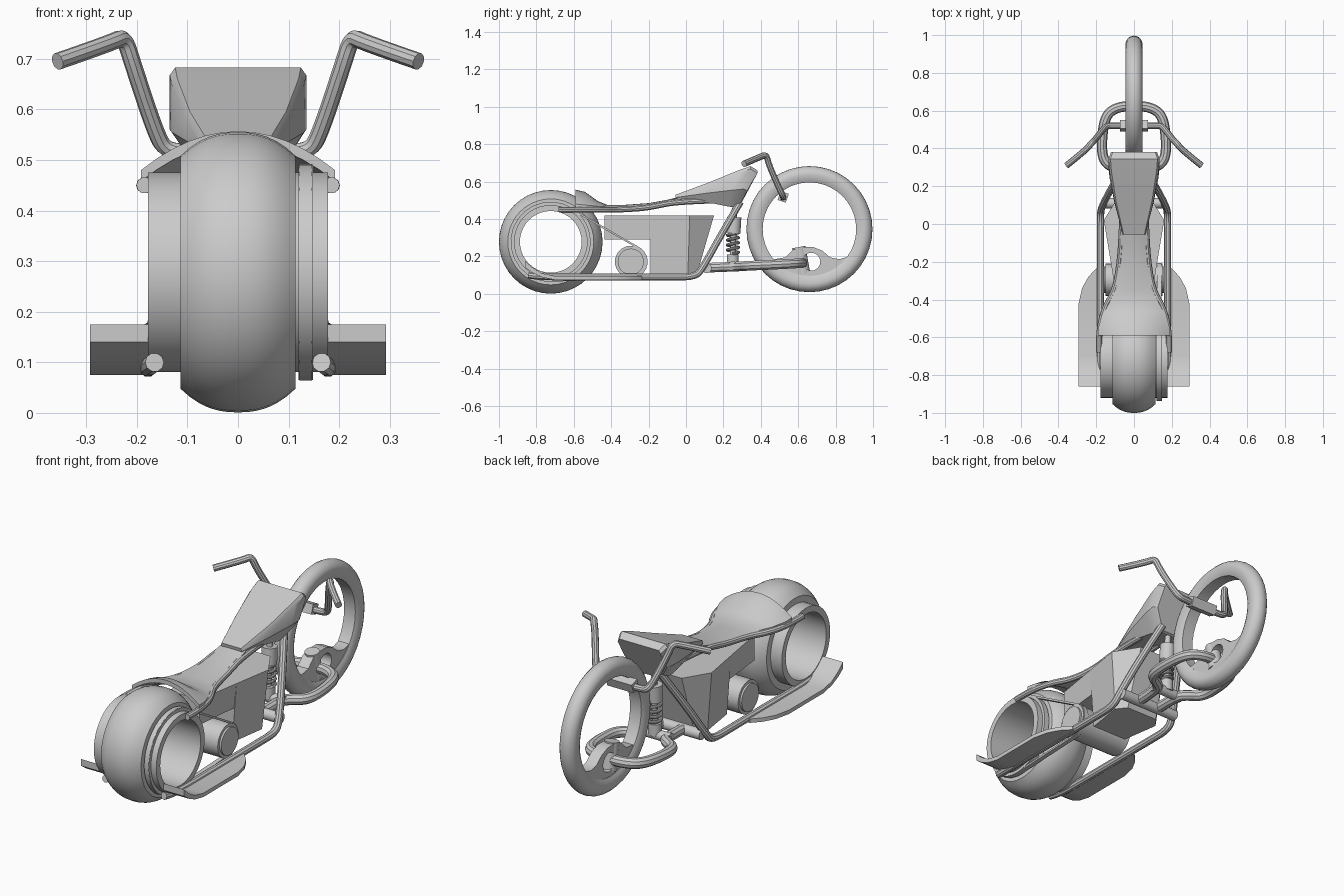
import bpy, bmesh
from math import sin, cos, pi, radians
from mathutils import Vector

cube = bpy.data.objects.get("Cube")
if cube:
    bpy.data.objects.remove(cube)

grey = bpy.data.materials.new("plain_grey")
grey.use_nodes = True
grey.diffuse_color = (0.6, 0.6, 0.6, 1)
grey.node_tree.nodes["Principled BSDF"].inputs["Base Color"].default_value = (0.6, 0.6, 0.6, 1)
parts = []


def add(name, mesh):
    ob = bpy.data.objects.new(name, mesh)
    bpy.context.scene.collection.objects.link(ob)
    mesh.materials.clear()
    mesh.materials.append(grey)
    parts.append(ob)
    return ob


def loft(name, rings, closed=False):
    """Skin a list of equal-length point loops, capped unless closed."""
    bm = bmesh.new()
    loops = [[bm.verts.new(p) for p in ring] for ring in rings]
    pairs = list(zip(loops, loops[1:]))
    if closed:
        pairs.append((loops[-1], loops[0]))
    else:
        bm.faces.new(loops[0][::-1])
        bm.faces.new(loops[-1])
    for a, b in pairs:
        for i in range(len(a)):
            j = (i + 1) % len(a)
            bm.faces.new((a[i], a[j], b[j], b[i]))
    bmesh.ops.recalc_face_normals(bm, faces=bm.faces)
    mesh = bpy.data.meshes.new(name)
    bm.to_mesh(mesh)
    bm.free()
    return add(name, mesh)


def lathe(name, profile, cy, cz, steps=40):
    """Revolve a closed (x, radius) profile round an axis along x."""
    turns = [2 * pi * i / steps for i in range(steps)]
    return loft(name, [[(x, cy + r * cos(t), cz + r * sin(t)) for x, r in profile]
                       for t in turns], closed=True)


def cylinder(name, a, b, r, steps=24):
    a, b = Vector(a), Vector(b)
    turn = (b - a).to_track_quat('Z', 'Y')
    circle = [turn @ Vector((r * cos(2 * pi * i / steps), r * sin(2 * pi * i / steps), 0))
              for i in range(steps)]
    return loft(name, [[a + c for c in circle], [b + c for c in circle]])


def tube(name, points, r, smooth=True):
    """Round tube along a path, turned into a mesh."""
    curve = bpy.data.curves.new(name, 'CURVE')
    curve.dimensions = '3D'
    curve.bevel_depth = r
    curve.bevel_resolution = 3
    curve.use_fill_caps = True
    curve.resolution_u = 6
    spline = curve.splines.new('NURBS' if smooth else 'POLY')
    spline.points.add(len(points) - 1)
    for p, co in zip(spline.points, points):
        p.co = (*co, 1)
    if smooth:
        spline.order_u = 3
        spline.use_endpoint_u = True
    temp = bpy.data.objects.new(name + "_path", curve)
    bpy.context.scene.collection.objects.link(temp)
    bpy.context.view_layer.update()
    deps = bpy.context.evaluated_depsgraph_get()
    mesh = bpy.data.meshes.new_from_object(temp.evaluated_get(deps))
    bpy.data.objects.remove(temp)
    return add(name, mesh)


def mirrored(points):
    return [(-x, y, z) for x, y, z in points]


def pair(name, points, r):
    tube("left_" + name, points, r)
    tube("right_" + name, mirrored(points), r)


# Rear wheel: wide tyre, hollow rim and drive pulley
RY, RZ = -0.723, 0.278
crown = [(0.114 * s / 6, 0.277 - 0.047 * abs(s / 6) ** 2.4) for s in range(-6, 7)]
lathe("rear_tyre", crown + [(0.114, 0.19), (-0.114, 0.19)], RY, RZ)
lathe("rear_rim", [(-0.178, 0.197), (0.178, 0.197), (0.178, 0.165), (-0.178, 0.165)], RY, RZ)
lathe("drive_pulley", [(0.12, 0.213), (0.148, 0.213), (0.148, 0.19), (0.12, 0.19)], RY, RZ)

# Front wheel: slim round tyre with an open centre
FY, FZ = 0.66, 0.346
round_tread = [(0.045 * cos(pi * i / 10), 0.292 + 0.045 * sin(pi * i / 10)) for i in range(11)]
lathe("front_tyre", round_tread + [(-0.04, 0.265), (-0.032, 0.25), (0.032, 0.25), (0.04, 0.265)],
      FY, FZ)

# Hub plate in the lower part of the front wheel, with a round opening
top_edge = [(0.47, 0.185), (0.53, 0.195), (0.57, 0.235), (0.62, 0.25), (0.68, 0.25),
            (0.73, 0.23), (0.77, 0.195), (0.82, 0.185), (0.87, 0.2)]
arc = [radians(a) for a in range(-40, -140, -10)]
outline = top_edge + [(FY + 0.26 * cos(a), FZ + 0.26 * sin(a)) for a in arc]
plate = loft("front_hub_plate", [[(x, y, z) for y, z in outline] for x in (-0.03, 0.03)])
cutter = cylinder("hub_cutter", (-0.1, 0.67, 0.172), (0.1, 0.67, 0.172), 0.048)
cut = plate.modifiers.new("opening", 'BOOLEAN')
cut.operation = 'DIFFERENCE'
cut.object = cutter
bpy.context.view_layer.update()
plate.data = bpy.data.meshes.new_from_object(
    plate.evaluated_get(bpy.context.evaluated_depsgraph_get()))
plate.modifiers.clear()
parts.remove(cutter)
bpy.data.objects.remove(cutter)
cylinder("steering_pivot", (0, 0.628, 0.11), (0, 0.603, 0.25), 0.036)

# Front swing arm: one looped tube passing through the wheel
half = [(0.06, 0.12, 0.14), (0.06, 0.25, 0.145), (0.09, 0.29, 0.147), (0.165, 0.33, 0.15),
        (0.172, 0.45, 0.155), (0.15, 0.58, 0.162), (0.08, 0.622, 0.165)]
tube("front_swing_arm", half + [(0, 0.622, 0.165)] + mirrored(half)[::-1], 0.027)
cylinder("swing_arm_pivot", (-0.17, 0.11, 0.138), (0.17, 0.11, 0.138), 0.027)
cylinder("shock_bridge", (-0.09, 0.25, 0.15), (0.09, 0.25, 0.15), 0.025)

# Shock absorber
cylinder("shock_lower", (0, 0.25, 0.15), (0, 0.25, 0.21), 0.032)
cylinder("shock_rod", (0, 0.25, 0.2), (0, 0.26, 0.46), 0.015)
cylinder("shock_upper", (0, 0.253, 0.325), (0, 0.258, 0.41), 0.038)
tube("shock_spring", [(0.03 * cos(i * pi / 6), 0.251 + 0.03 * sin(i * pi / 6), 0.215 + i * 0.0022)
                      for i in range(52)], 0.008, smooth=False)

# Handlebar, running across inside the front wheel
bar = [(0.357, 0.31, 0.695), (0.25, 0.395, 0.732), (0.225, 0.43, 0.745), (0.208, 0.443, 0.69),
       (0.165, 0.5, 0.56), (0.145, 0.52, 0.52), (0.1, 0.52, 0.515)]
tube("handlebar", bar + [(0, 0.52, 0.515)] + mirrored(bar)[::-1], 0.017)
clamp = [(0.49, 0.502), (0.533, 0.488), (0.55, 0.535), (0.505, 0.55)]
loft("handlebar_clamp", [[(x, y, z) for y, z in clamp] for x in (-0.075, 0.075)])

# Frame tubes
pair("lower_frame", [(0.165, -0.84, 0.1), (0.178, -0.78, 0.09), (0.178, -0.5, 0.09),
                     (0.178, -0.1, 0.09), (0.178, 0.05, 0.09), (0.172, 0.09, 0.14),
                     (0.12, 0.19, 0.32), (0.06, 0.29, 0.49)], 0.019)
pair("upper_frame", [(0.185, -0.68, 0.45), (0.188, -0.58, 0.45), (0.16, -0.45, 0.45),
                     (0.1, -0.35, 0.45), (0.075, -0.2, 0.46), (0.065, -0.05, 0.495),
                     (0.055, 0.2, 0.5)], 0.016)

# Engine body: narrow at the back, widest ahead of the middle, wedge nose
def block_ring(y_top, w_top, z_top, y_low, w_low, z_low):
    return [(-w_top, y_top, z_top), (w_top, y_top, z_top),
            (w_low, y_low, z_low), (-w_low, y_low, z_low)]


loft("engine_rear_block", [block_ring(-0.435, 0.085, 0.42, -0.435, 0.085, 0.29),
                           block_ring(-0.19, 0.125, 0.42, -0.19, 0.11, 0.29)])
loft("engine_body", [block_ring(-0.19, 0.125, 0.42, -0.19, 0.1, 0.11),
                     block_ring(0.02, 0.16, 0.42, 0.01, 0.13, 0.11),
                     block_ring(0.15, 0.08, 0.42, 0.06, 0.09, 0.11)])
cylinder("engine_drum", (-0.15, -0.295, 0.172), (0.15, -0.295, 0.172), 0.085, 32)
cylinder("engine_drum_cap", (-0.16, -0.295, 0.172), (0.16, -0.295, 0.172), 0.07, 32)

# Drive belt: outer and inner loops round the pulley and the drum
def belt_loop(grow):
    big = [radians(a) for a in range(70, 281, 15)]
    small = [radians(a) for a in range(-85, 71, 15)]
    return ([(RY + (0.205 + grow) * cos(a), RZ + (0.205 + grow) * sin(a)) for a in big] +
            [(-0.295 + (0.08 + grow) * cos(a), 0.172 + (0.08 + grow) * sin(a)) for a in small])


loft("drive_belt", [[(x, y, z) for y, z in belt_loop(g)]
                    for x, g in ((0.122, 0), (0.122, 0.01), (0.146, 0.01), (0.146, 0))], closed=True)

# Fuel tank: flat top, upright flanks, narrow keel
def tank_ring(yt, zt, wt, yb, zb, wb):
    ym, zm = yt + (yb - yt) * 0.55, zt + (zb - zt) * 0.55
    return [(wb, yb, zb), (wt, ym, zm), (wt, yt, zt - 0.015), (wt * 0.92, yt, zt),
            (-wt * 0.92, yt, zt), (-wt, yt, zt - 0.015), (-wt, ym, zm), (-wb, yb, zb)]


loft("fuel_tank", [tank_ring(-0.055, 0.53, 0.06, -0.05, 0.505, 0.055),
                   tank_ring(0.12, 0.595, 0.103, 0.1, 0.492, 0.07),
                   tank_ring(0.28, 0.66, 0.13, 0.22, 0.468, 0.075),
                   tank_ring(0.345, 0.683, 0.135, 0.275, 0.46, 0.065),
                   tank_ring(0.382, 0.66, 0.122, 0.285, 0.465, 0.055)])

# Seat: slim nose flaring into an arched tail lip
def seat_ring(y, w, edge, crest):
    upper = [(w * (i / 6), y, edge + (crest - edge) * (1 - (i / 6) ** 2)) for i in range(-6, 7)]
    return upper + [(x, y, z - 0.022) for x, y, z in upper[::-1]]


loft("seat", [seat_ring(-0.59, 0.192, 0.48, 0.557), seat_ring(-0.54, 0.187, 0.475, 0.545),
              seat_ring(-0.47, 0.16, 0.468, 0.495), seat_ring(-0.42, 0.132, 0.465, 0.475),
              seat_ring(-0.34, 0.1, 0.465, 0.475), seat_ring(-0.2, 0.08, 0.475, 0.485),
              seat_ring(-0.1, 0.073, 0.495, 0.503), seat_ring(-0.03, 0.068, 0.515, 0.52)])

# Footboards: rounded front, tail curving upwards
board = [(-0.86, 0.293, 0.175, 0.14), (-0.82, 0.293, 0.14, 0.112), (-0.77, 0.293, 0.11, 0.089),
         (-0.7, 0.293, 0.095, 0.075), (-0.42, 0.293, 0.095, 0.075), (-0.34, 0.275, 0.095, 0.075),
         (-0.28, 0.242, 0.095, 0.075), (-0.235, 0.2, 0.095, 0.075)]
for side, s in (("left", 1), ("right", -1)):
    loft(side + "_footboard", [[(s * 0.178, y, t), (s * xo, y, t), (s * xo, y, b), (s * 0.178, y, b)]
                               for y, xo, t, b in board])

# Smooth the round surfaces, keep the edges sharp
bpy.ops.object.select_all(action='DESELECT')
for ob in parts:
    ob.select_set(True)
bpy.context.view_layer.objects.active = parts[0]
bpy.ops.object.shade_smooth_by_angle(angle=radians(32))
